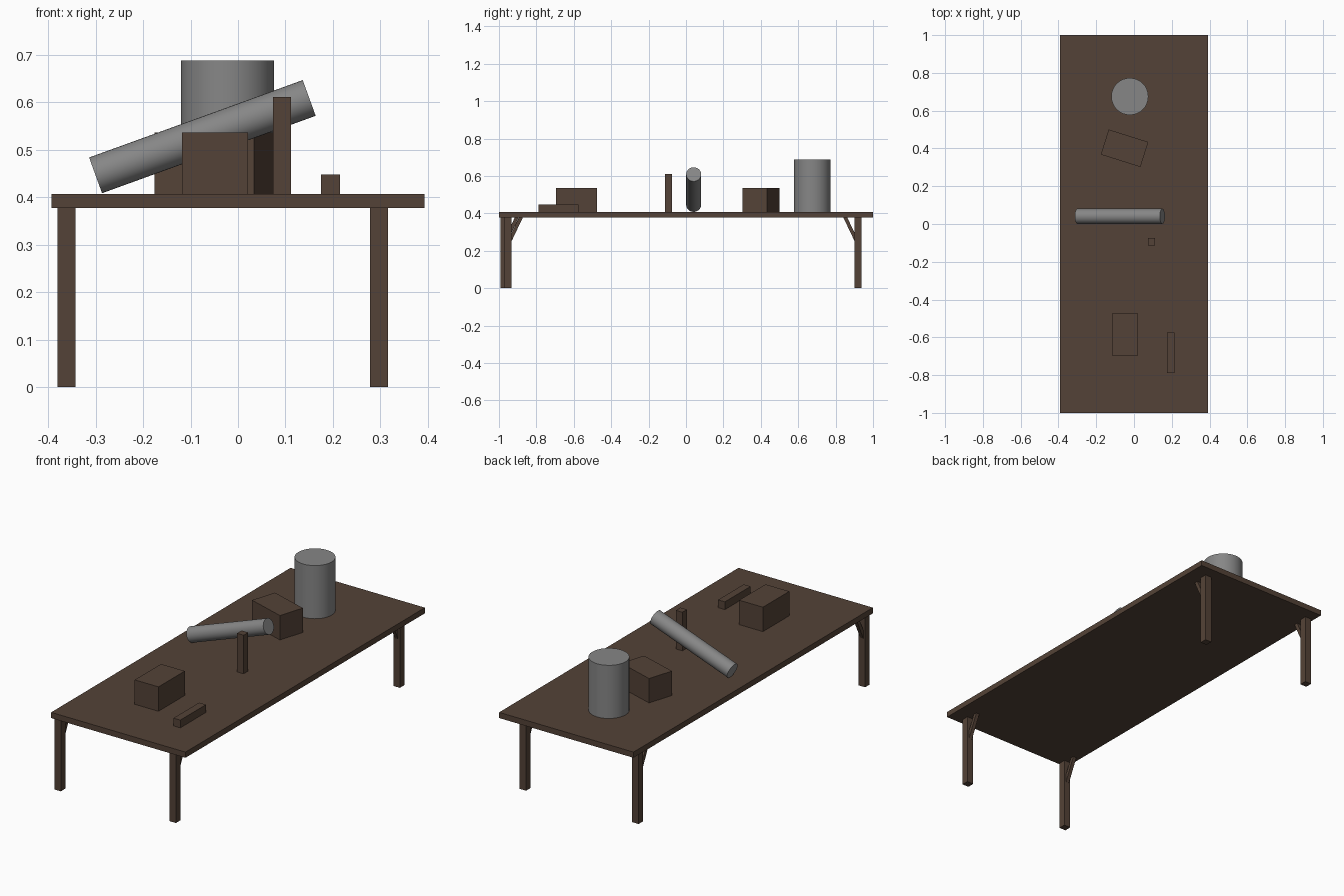
import bpy
import math
from mathutils import Vector

default = bpy.data.objects.get("Cube")
if default:
    bpy.data.objects.remove(default, do_unlink=True)


def make_material(name, colour):
    mat = bpy.data.materials.new(name)
    mat.use_nodes = True
    mat.diffuse_color = colour
    mat.node_tree.nodes["Principled BSDF"].inputs["Base Color"].default_value = colour
    return mat


WOOD = make_material("dark brown wood", (0.088, 0.055, 0.038, 1))
METAL = make_material("grey metal", (0.24, 0.24, 0.24, 1))

UNDERSIDE = 0.377
TOP = 0.407
LEG = 0.038


def finish(name, mat):
    obj = bpy.context.object
    obj.name = name
    obj.data.materials.append(mat)
    return obj


def box(name, centre, size, rotation=(0, 0, 0)):
    bpy.ops.mesh.primitive_cube_add(size=1, location=centre, rotation=rotation)
    obj = finish(name, WOOD)
    obj.scale = size
    return obj


def box_on_table(name, x, y, size, turn=0):
    return box(name, (x, y, TOP + size[2] / 2), size, (0, 0, math.radians(turn)))


def cylinder(name, start, end, radius):
    start, end = Vector(start), Vector(end)
    axis = end - start
    bpy.ops.mesh.primitive_cylinder_add(
        vertices=32, radius=radius, depth=axis.length, location=(start + end) / 2,
        rotation=axis.to_track_quat("Z", "Y").to_euler())
    obj = finish(name, METAL)
    bpy.ops.object.shade_smooth_by_angle()
    return obj


# Table top
box("table_top", (0, 0, (TOP + UNDERSIDE) / 2), (0.786, 2, TOP - UNDERSIDE))

# Legs, each with a slanted brace running inward along the table
legs = {
    "front_right": (-0.361, -0.973),
    "front_left": (0.297, -0.951),
    "back_right": (-0.361, 0.92),
    "back_left": (0.297, 0.92),
}
for place, (x, y) in legs.items():
    box(place + "_leg", (x, y, UNDERSIDE / 2), (LEG, LEG, UNDERSIDE))
    inward = -1 if y > 0 else 1
    low = Vector((x, y + inward * 0.012, 0.26))
    high = Vector((x, y + inward * 0.071, 0.384))
    slant = high - low
    box(place + "_brace", (low + high) / 2, (0.019, 0.019, slant.length),
        (-math.atan2(slant.y, slant.z), 0, 0))

# Wooden blocks on the table
box_on_table("front_block", -0.048, -0.585, (0.139, 0.22, 0.129))
box_on_table("turned_block", -0.05, 0.401, (0.22, 0.139, 0.129), -17.5)
box_on_table("upright_post", 0.093, -0.094, (LEG, LEG, 0.204))
box_on_table("lying_bar", 0.195, -0.682, (0.04, 0.214, 0.041))

# Metal drum and tilted rod
cylinder("drum", (-0.022, 0.675, TOP), (-0.022, 0.675, 0.688), 0.098)
cylinder("tilted_rod", (-0.3, 0.041, 0.446), (0.15, 0.041, 0.609), 0.04)
